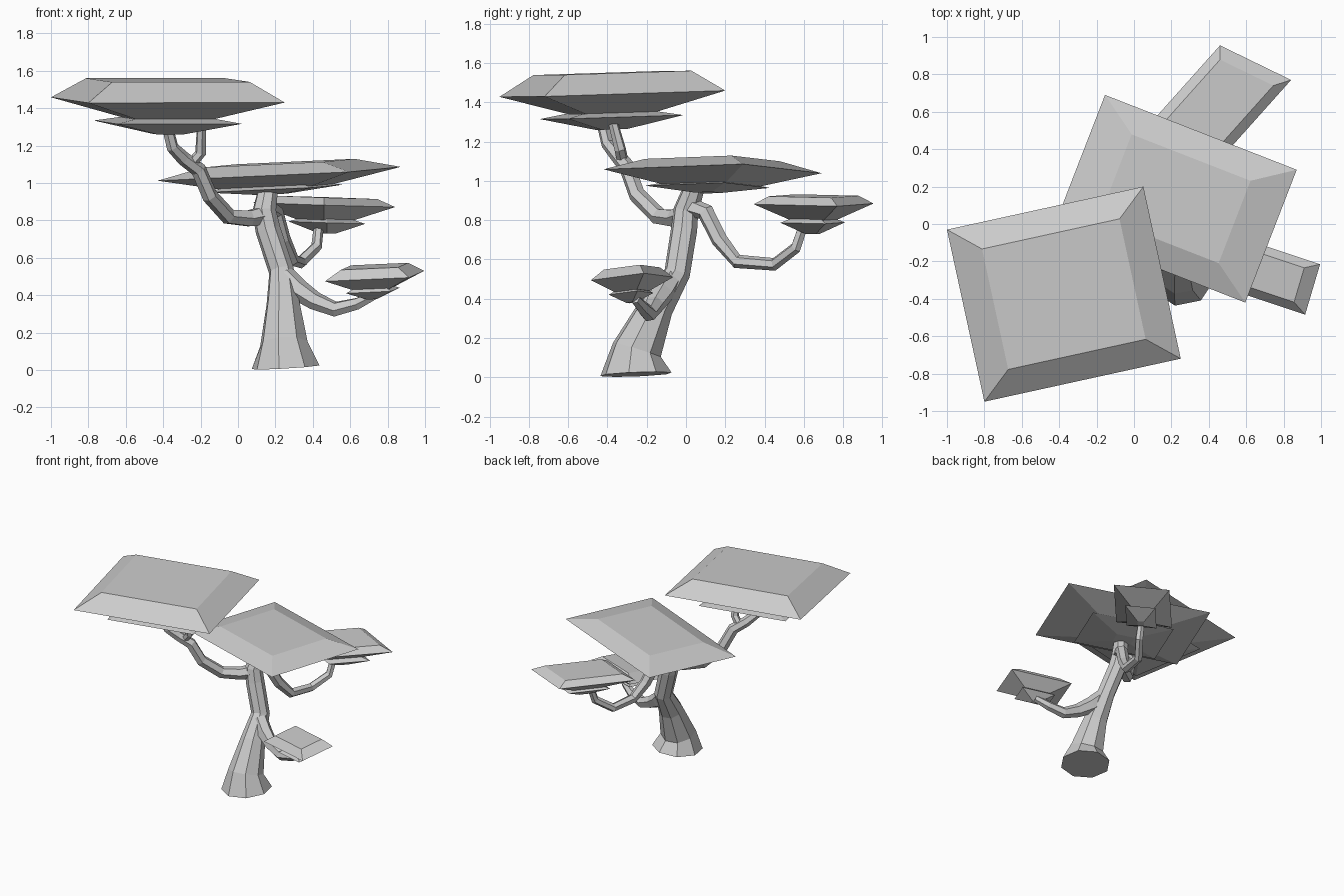
import bpy, math
from mathutils import Vector


def make(name, verts, faces):
    me = bpy.data.meshes.new(name)
    me.from_pydata(verts, [], faces)
    me.update()
    ob = bpy.data.objects.new(name, me)
    bpy.context.collection.objects.link(ob)
    return ob


def loft(name, rings):
    # Skin closed rings (bottom to top) and cap both ends
    n = len(rings[0])
    verts = [p for r in rings for p in r]
    faces = [list(range(n))[::-1], [(len(rings) - 1) * n + i for i in range(n)]]
    for k in range(len(rings) - 1):
        for i in range(n):
            j = (i + 1) % n
            faces.append((k * n + i, k * n + j, (k + 1) * n + j, (k + 1) * n + i))
    return make(name, verts, faces)


def limb(name, path, sides, first_axis=None):
    # Faceted tapering tube along (x, y, z, radius) points
    pts = [Vector(p[:3]) for p in path]
    rings, ref = [], Vector((1, 0.2, 0))
    for i, p in enumerate(pts):
        t = (pts[min(i + 1, len(pts) - 1)] - pts[max(i - 1, 0)]).normalized()
        if i == 0:
            t = Vector(first_axis).normalized() if first_axis else t
            if abs(t.dot(ref.normalized())) > 0.8:
                ref = Vector((0, 0, 1))
        ref = (ref - t * ref.dot(t)).normalized()
        side = t.cross(ref)
        r = path[i][3]
        rings.append([p + r * (ref * math.cos(a) + side * math.sin(a))
                      for a in [2 * math.pi * (k + 0.5) / sides for k in range(sides)]])
    return loft(name, rings)


def slab(name, centre, b, c, levels):
    # Four-sided faceted slab; b and c are offsets of two adjacent corners
    b, c, o = Vector(b), Vector(c), Vector(centre)
    rings = []
    for s, dz in levels:
        rings.append([o + q * s + Vector((0, 0, dz)) for q in (b, -c, -b, c)])
    return loft(name, rings)


def canopy(name, centre, b, c, top, bottom, low_centre, low):
    slab(name + "_upper", centre, b, c, [bottom, (1, 0), top])
    slab(name + "_lower", low_centre, b, c,
         [(low[0] * 0.22, -low[1]), (low[0], 0), (low[0] * 0.65, 0.022)])


# Leaf canopies
canopy("high_left_canopy", (-0.375, -0.375, 1.444), (0.425, 0.575, 0.016),
       (0.625, -0.345, -0.014), (0.70, 0.106), (0.38, -0.10),
       (-0.375, -0.38, 1.325), (0.635, 0.063))
canopy("middle_canopy", (0.22, 0.135, 1.049), (0.65, 0.155, 0.037),
       (0.375, -0.555, 0.01), (0.62, 0.057), (0.42, -0.075),
       (0.19, 0.11, 0.97), (0.57, 0.03))
canopy("back_canopy", (0.46, 0.65, 0.883), (0.38, 0.12, -0.012),
       (0.0, -0.305, -0.002), (0.75, 0.04), (0.38, -0.083),
       (0.475, 0.645, 0.788), (0.54, 0.058))
canopy("low_right_canopy", (0.73, -0.275, 0.502), (0.265, 0.06, 0.028),
       (0.185, -0.21, -0.008), (0.68, 0.052), (0.42, -0.065),
       (0.72, -0.28, 0.425), (0.54, 0.045))

# Trunk with flared foot
limb("trunk", [(0.255, -0.255, 0.015, 0.185), (0.245, -0.25, 0.14, 0.13),
               (0.24, -0.15, 0.36, 0.09), (0.232, -0.045, 0.53, 0.068),
               (0.16, -0.01, 0.75, 0.068), (0.14, 0.0, 0.85, 0.065),
               (0.16, 0.04, 0.96, 0.055)], 8, (-0.06, -0.04, 1))

# Branches
limb("high_left_branch", [(0.15, 0.0, 0.83, 0.055), (0.06, -0.06, 0.81, 0.048),
                          (-0.05, -0.14, 0.82, 0.045), (-0.15, -0.25, 0.93, 0.043),
                          (-0.21, -0.30, 1.07, 0.042), (-0.29, -0.35, 1.13, 0.038),
                          (-0.35, -0.40, 1.19, 0.033), (-0.375, -0.425, 1.29, 0.03)], 6)
limb("high_left_twig", [(-0.26, -0.32, 1.09, 0.03), (-0.20, -0.335, 1.16, 0.03),
                        (-0.195, -0.38, 1.33, 0.024)], 6)
limb("back_branch", [(0.15, 0.01, 0.87, 0.05), (0.20, 0.10, 0.84, 0.045),
                     (0.24, 0.17, 0.70, 0.042), (0.29, 0.26, 0.59, 0.036),
                     (0.335, 0.45, 0.575, 0.033), (0.42, 0.56, 0.66, 0.03),
                     (0.43, 0.59, 0.75, 0.027)], 6)
limb("low_right_branch", [(0.25, -0.08, 0.50, 0.06), (0.32, -0.12, 0.43, 0.06),
                          (0.41, -0.16, 0.37, 0.05), (0.52, -0.19, 0.325, 0.042),
                          (0.64, -0.22, 0.355, 0.034), (0.73, -0.26, 0.40, 0.026)], 6)
